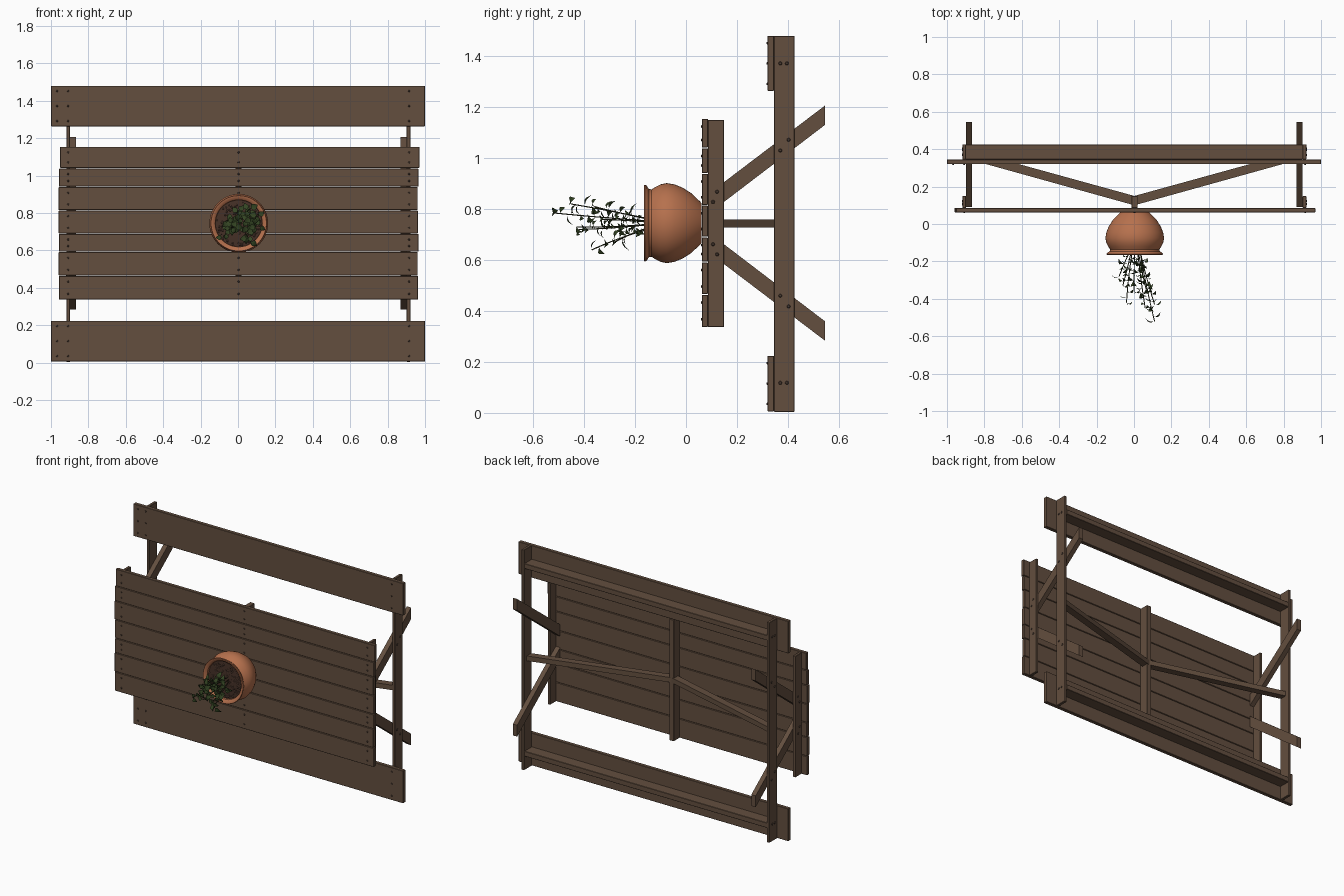
import bpy, bmesh, math, random
from mathutils import Vector

if "Cube" in bpy.data.objects:
    bpy.data.objects.remove(bpy.data.objects["Cube"])

random.seed(4)


def mat(name, r, g, b):
    m = bpy.data.materials.new(name)
    m.diffuse_color = (r, g, b, 1)
    m.use_nodes = True
    m.node_tree.nodes["Principled BSDF"].inputs["Base Color"].default_value = m.diffuse_color
    return m


WOOD = mat("brown wood", 0.125, 0.077, 0.049)
SCREW = mat("dark screw", 0.07, 0.045, 0.033)
CLAY = mat("terracotta", 0.47, 0.165, 0.075)
SOIL = mat("soil", 0.06, 0.03, 0.02)
SOIL2 = mat("soil crumbs", 0.12, 0.065, 0.045)
LEAF = mat("leaf green", 0.035, 0.06, 0.017)
STEM = mat("stem", 0.04, 0.045, 0.018)
CZ = 0.745  # mirror height of the table


def make(name, verts, faces, material):
    me = bpy.data.meshes.new(name)
    me.from_pydata(verts, [], faces)
    bm = bmesh.new()
    bm.from_mesh(me)
    bmesh.ops.recalc_face_normals(bm, faces=bm.faces)
    bm.to_mesh(me)
    bm.free()
    me.materials.append(material)
    ob = bpy.data.objects.new(name, me)
    bpy.context.collection.objects.link(ob)
    return ob


def prism(name, a, b, material=WOOD):
    """Solid between two matching outlines."""
    n = len(a)
    faces = [tuple(range(n)), tuple(range(2 * n - 1, n - 1, -1))]
    faces += [(i, (i + 1) % n, n + (i + 1) % n, n + i) for i in range(n)]
    return make(name, a + b, faces, material)


def box(name, x0, x1, y0, y1, z0, z1):
    ob = prism(name, [(x0, y0, z0), (x1, y0, z0), (x1, y1, z0), (x0, y1, z0)],
               [(x0, y0, z1), (x1, y0, z1), (x1, y1, z1), (x0, y1, z1)])
    bev = ob.modifiers.new("worn edges", 'BEVEL')
    bev.width = 0.002
    bev.segments = 1
    return ob


def screws(name, points, axis, r):
    """Low domed heads pointing along the axis."""
    n = Vector(axis)
    u = n.orthogonal().normalized()
    w = n.cross(u)
    verts, faces = [], []
    for p in points:
        k = len(verts)
        for rad, h in ((r, -0.001), (r * 0.6, 0.0035)):
            for i in range(8):
                a = i * math.pi / 4
                verts.append(Vector(p) + (u * math.cos(a) + w * math.sin(a)) * rad + n * h)
        faces += [(k + i, k + (i + 1) % 8, k + 8 + (i + 1) % 8, k + 8 + i) for i in range(8)]
        faces.append(tuple(range(k + 8, k + 16)))
    return make(name, verts, faces, SCREW)


# Table top boards with slightly uneven ends
edges = [0.336, 0.465, 0.592, 0.69, 0.815, 0.94, 1.04, 1.156]
heads = []
for i in range(7):
    z0, z1 = edges[i] + 0.0015, edges[i + 1] - 0.0015
    j = random.uniform(-0.005, 0.005)
    box(f"table_board_{i + 1}", -0.955 + j, 0.965 + j, 0.062, 0.086, z0, z1)
    for x in (-0.908, 0.003, 0.915):
        heads += [(x, 0.062, z0 + 0.03), (x, 0.062, z1 - 0.03)]
screws("table_screws", heads, (0, -1, 0), 0.006)

# Cleats under the top
box("middle_cleat", -0.014, 0.02, 0.086, 0.15, 0.337, 1.15)
for s, side in ((-1, "left"), (1, "right")):
    def X(v):
        return s * v + 0.002
    xa, xb = sorted((X(0.900), X(0.919)))
    box(side + "_cleat", xa, xb, 0.086, 0.15, 0.337, 1.15)
    # Seat bearer
    box(side + "_seat_bearer", xa, xb, 0.345, 0.426, 0.004, 1.48)
    # Slanted legs, cut square to the top
    for d, nm in ((1, "upper"), (-1, "lower")):
        prof = [(0.09, 0.038), (0.545, 0.385), (0.545, 0.461), (0.09, 0.116)]
        prism(f"{side}_{nm}_leg",
              [(X(0.868), y, CZ + d * h) for y, h in prof],
              [(X(0.900), y, CZ + d * h) for y, h in prof])
    # Diagonal brace
    prof = [(0.0, 0.1), (0.9, 0.35), (0.9, 0.398), (0.0, 0.15)]
    prism(side + "_brace", [(X(x), y, 0.727) for x, y in prof],
          [(X(x), y, 0.76) for x, y in prof])
    # Bolts on the outer side
    pts = []
    for y, h in ((0.122, 0.123), (0.106, 0.083), (0.37, 0.285), (0.403, 0.327),
                 (0.37, 0.627), (0.396, 0.627)):
        pts += [(X(0.919), y, CZ + h), (X(0.919), y, CZ - h)]
    screws(side + "_bolts", pts, (s, 0, 0), 0.008)

# Benches with a stiffening rail behind each
for z0, z1, nm in ((0.006, 0.224, "lower"), (1.264, 1.48, "upper")):
    box(nm + "_bench_board", -1.0, 1.0, 0.32, 0.345, z0, z1)
    zm = (z0 + z1) / 2
    box(nm + "_bench_rail", -0.9, 0.902, 0.345, 0.424, zm - 0.017, zm + 0.017)
    screws(nm + "_bench_screws",
           [(x, 0.32, zm + h) for x in (-0.967, -0.908, 0.915) for h in (-0.08, 0, 0.08)],
           (0, -1, 0), 0.006)


# Flower pot, turned about the y axis
def lathe(name, prof, material, seg=48):
    verts, faces = [], []
    for y, r in prof:
        for i in range(seg):
            a = 2 * math.pi * i / seg
            verts.append((0.004 + r * math.cos(a), y, CZ + r * math.sin(a)))
    for k in range(len(prof) - 1):
        for i in range(seg):
            j = (i + 1) % seg
            faces.append((k * seg + i, k * seg + j, (k + 1) * seg + j, (k + 1) * seg + i))
    faces.append(tuple(range(seg)))
    faces.append(tuple(range((len(prof) - 1) * seg, len(prof) * seg)))
    ob = make(name, verts, faces, material)
    bpy.context.view_layer.objects.active = ob
    ob.select_set(True)
    bpy.ops.object.shade_smooth_by_angle(angle=math.radians(40))
    ob.select_set(False)
    return ob


lathe("flower_pot", [(0.061, 0.078), (0.055, 0.085), (0.02, 0.118), (-0.015, 0.14),
                     (-0.045, 0.152), (-0.075, 0.157), (-0.1, 0.152), (-0.12, 0.142),
                     (-0.135, 0.132), (-0.146, 0.134), (-0.154, 0.147), (-0.161, 0.151),
                     (-0.165, 0.148), (-0.163, 0.138), (-0.152, 0.126), (-0.135, 0.124),
                     (-0.12, 0.128)], CLAY)
lathe("pot_soil", [(-0.119, 0.127), (-0.139, 0.125), (-0.143, 0.06)], SOIL)

# Crumbs on the soil
bm = bmesh.new()
for i in range(150):
    r, a = 0.118 * math.sqrt(random.random()), random.uniform(0, 6.28)
    v = bmesh.ops.create_icosphere(bm, subdivisions=1, radius=random.uniform(0.003, 0.006))["verts"]
    bmesh.ops.translate(bm, verts=v, vec=(0.004 + r * math.cos(a), -0.141, CZ + r * math.sin(a)))
me = bpy.data.meshes.new("soil_crumbs")
bm.to_mesh(me)
bm.free()
me.materials.append(SOIL2)
bpy.context.collection.objects.link(bpy.data.objects.new("soil_crumbs", me))

# Plant: thin stems with drooping folded leaves
tips = [(0.11, -0.52, 0.785), (0.06, -0.45, 0.82), (-0.04, -0.42, 0.72), (0.07, -0.37, 0.64),
        (0.11, -0.43, 0.73), (-0.08, -0.28, 0.67), (0.0, -0.36, 0.81), (-0.06, -0.33, 0.76)]
cu = bpy.data.curves.new("plant_stems", 'CURVE')
cu.dimensions = '3D'
cu.bevel_depth = 0.0025
cu.bevel_resolution = 1
cu.materials.append(STEM)
bpy.context.collection.objects.link(bpy.data.objects.new("plant_stems", cu))
verts, faces = [], []
back = Vector((0, 1, 0))
for t in tips:
    tip = Vector(t)
    root = Vector((0.004 + (t[0] - 0.004) * 0.25, -0.135, CZ + (t[2] - CZ) * 0.2))
    mid = (root + tip) / 2 + Vector((random.uniform(-.012, .012), 0, random.uniform(-.012, .012)))

    def at(f):
        return root * (1 - f) ** 2 + mid * 2 * f * (1 - f) + tip * f * f
    sp = cu.splines.new('POLY')
    sp.points.add(7)
    for i in range(8):
        sp.points[i].co = (*at(i / 7), 1)
    count = max(6, int((tip - root).length / 0.032))
    ang = random.uniform(0, 6.28)
    for i in range(count):
        p = at(0.22 + 0.78 * i / (count - 1))
        ang += 2.4
        out = Vector((math.cos(ang), random.uniform(-0.7, -0.1), math.sin(ang))).normalized()
        side = out.cross(back).normalized()
        up = side.cross(out).normalized()
        if up.y > 0:
            up = -up
        L = random.uniform(0.045, 0.066)
        k = len(verts)
        for f, w in ((0, 0.03), (0.2, 0.03), (0.4, 0.27), (0.65, 0.24), (0.85, 0.11), (1, 0.01)):
            c = p + out * L * f * (1 - 0.15 * f) + back * L * 0.55 * f * f
            verts += [c - side * w * L + up * w * L * 0.35, c, c + side * w * L + up * w * L * 0.35]
        for r in range(5):
            for c in (0, 1):
                a = k + r * 3 + c
                faces.append((a, a + 1, a + 4, a + 3))
leaves = make("plant_leaves", verts, faces, LEAF)
for p in leaves.data.polygons:
    p.use_smooth = True
